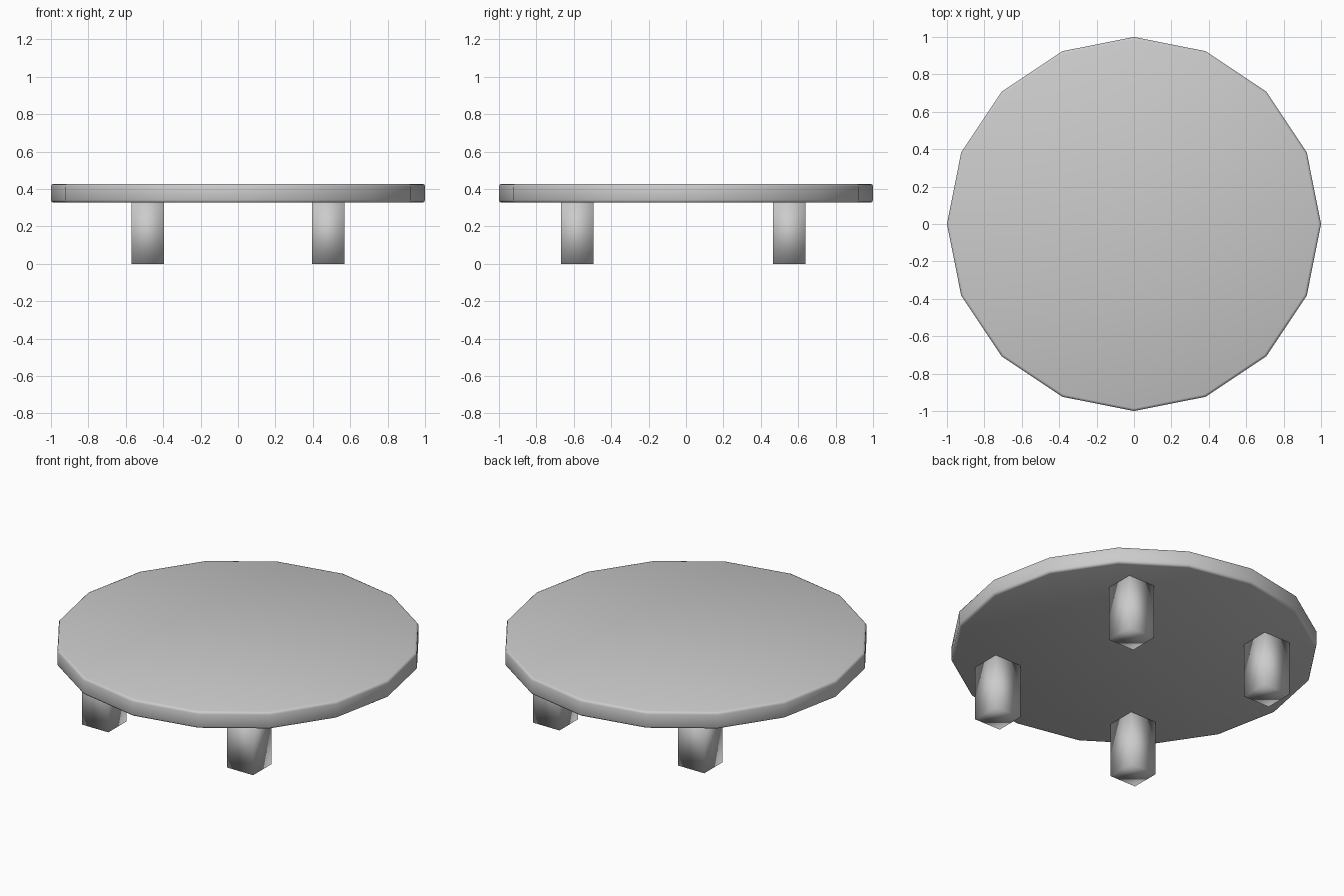
import bpy
import bmesh
from mathutils import Matrix

if "Cube" in bpy.data.objects:
    bpy.data.objects.remove(bpy.data.objects["Cube"])

BOTTOM, TOP = 0.327, 0.428
LEG_W = 0.175


def finish(name, bm):
    bmesh.ops.recalc_face_normals(bm, faces=bm.faces)
    for f in bm.faces:
        f.smooth = True
    me = bpy.data.meshes.new(name)
    bm.to_mesh(me)
    bm.free()
    ob = bpy.data.objects.new(name, me)
    bpy.context.collection.objects.link(ob)
    return ob


# Tabletop: 16-sided disc with softly bevelled rims
bm = bmesh.new()
bmesh.ops.create_cone(bm, cap_ends=True, segments=16, radius1=1, radius2=1,
                      depth=TOP - BOTTOM,
                      matrix=Matrix.Translation((0, 0, (TOP + BOTTOM) / 2)))
rims = [e for e in bm.edges if abs(e.verts[0].co.z - e.verts[1].co.z) < 0.01]
bmesh.ops.bevel(bm, geom=rims, offset=0.014, segments=2, profile=0.5,
                affect='EDGES', clamp_overlap=True)
finish("tabletop", bm)

# Legs: four smooth-shaded square posts, set slightly toward the front
for side, x in (("left", -0.482), ("right", 0.482)):
    for end, y in (("front", -0.582), ("back", 0.552)):
        bm = bmesh.new()
        bmesh.ops.create_cube(bm, size=1)
        bmesh.ops.scale(bm, vec=(LEG_W, LEG_W, BOTTOM + 0.003), verts=bm.verts)
        bmesh.ops.translate(bm, vec=(x, y, (BOTTOM + 0.003) / 2), verts=bm.verts)
        finish(f"{end}_{side}_leg", bm)
